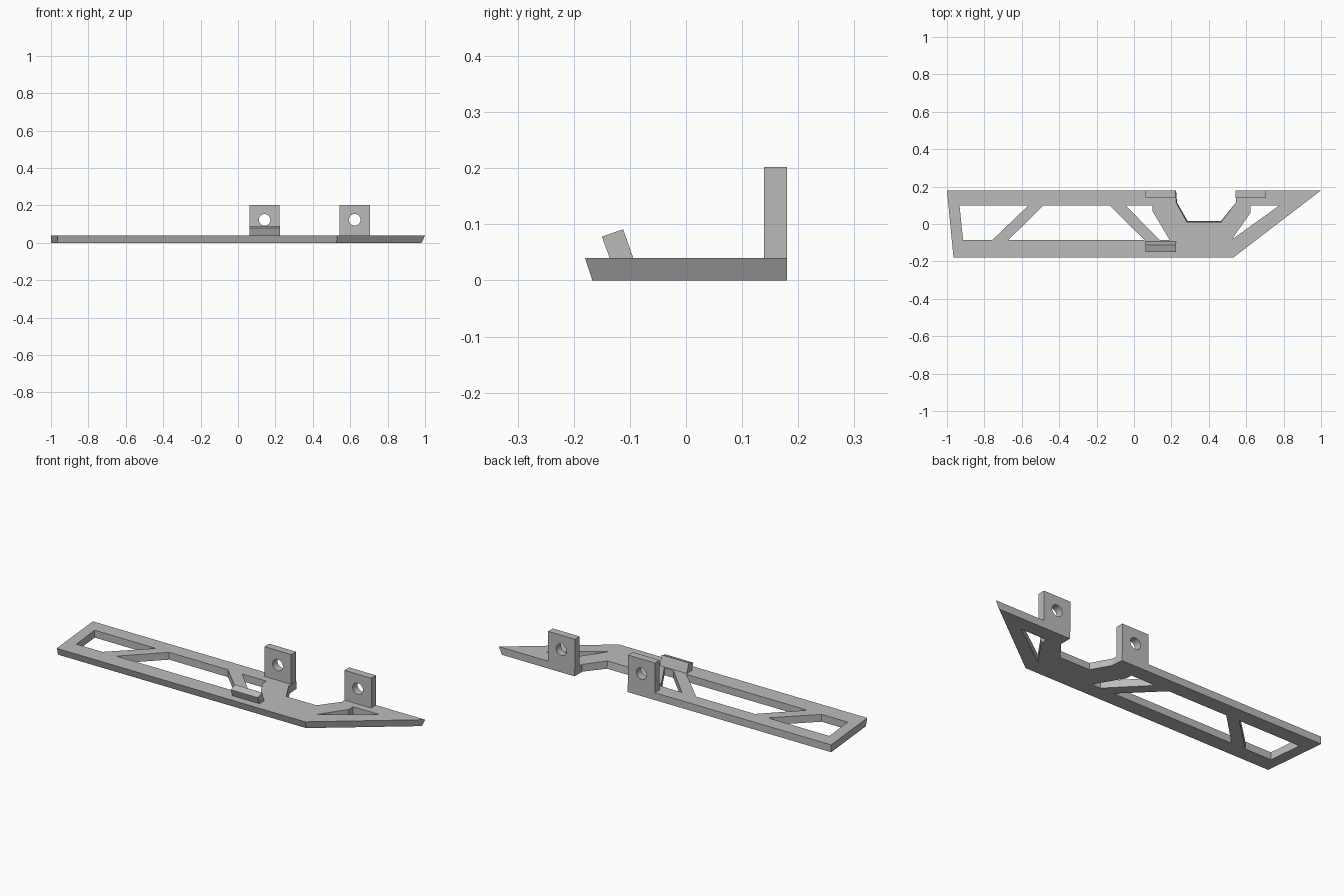
import bpy
import bmesh
from mathutils import Matrix

cube = bpy.data.objects.get("Cube")
if cube:
    bpy.data.objects.remove(cube, do_unlink=True)

grey = bpy.data.materials.new("plain grey")
grey.use_nodes = True
grey.diffuse_color = (0.5, 0.5, 0.5, 1)
grey.node_tree.nodes["Principled BSDF"].inputs["Base Color"].default_value = (0.5, 0.5, 0.5, 1)

THICK = 0.04


def make_object(name, bm):
    bmesh.ops.recalc_face_normals(bm, faces=bm.faces)
    mesh = bpy.data.meshes.new(name)
    bm.to_mesh(mesh)
    bm.free()
    mesh.materials.append(grey)
    obj = bpy.data.objects.new(name, mesh)
    bpy.context.collection.objects.link(obj)
    return obj


def loft(name, lower, upper):
    """Solid between two matching closed loops of 3D points."""
    bm = bmesh.new()
    a = [bm.verts.new(p) for p in lower]
    b = [bm.verts.new(p) for p in upper]
    bm.faces.new(a)
    bm.faces.new(b)
    for i in range(len(a)):
        j = (i + 1) % len(a)
        bm.faces.new((a[i], a[j], b[j], b[i]))
    return make_object(name, bm)


def prism(name, outline, z0, z1):
    return loft(name, [(x, y, z0) for x, y in outline], [(x, y, z1) for x, y in outline])


def cut(target, cutter):
    cutter.hide_render = True
    mod = target.modifiers.new("cut", 'BOOLEAN')
    mod.operation = 'DIFFERENCE'
    mod.solver = 'EXACT'
    mod.object = cutter
    bpy.context.view_layer.objects.active = target
    bpy.ops.object.modifier_apply(modifier=mod.name)
    bpy.data.objects.remove(cutter, do_unlink=True)


# Base plate with a notch at the back and bevelled front and diagonal edges
top = [(-1, .18), (-.965, -.18), (.53, -.18), (1, .18), (.545, .18),
       (.545, .115), (.465, .01), (.283, .01), (.225, .115), (.225, .18)]
bottom = list(top)
bottom[1:4] = [(-.966, -.167), (.527, -.167), (.982, .18)]
bottom[6:9] = [(.465, .015), (.287, .015), (.23, .115)]
plate = loft("base_plate", [(x, y, 0) for x, y in bottom], [(x, y, THICK) for x, y in top])

# Truss openings
HI, LO = .10, -.085
openings = [
    [(-.933, HI), (-.564, HI), (-.757, LO), (-.914, LO)],
    [(-.484, HI), (-.131, HI), (.056, LO), (-.671, LO)],
    [(-.045, HI), (.10, HI), (.10, .067), (.19, LO), (.136, LO)],
    [(.623, HI), (.778, HI), (.521, LO), (.623, .06)],
]
for outline in openings:
    cut(plate, prism("opening_cutter", outline, -.1, .1))

# Upright mounting tabs with a round screw hole
for name, x in (("inner_mounting_tab", .142), ("outer_mounting_tab", .624)):
    w = .081
    tab = prism(name, [(x - w, .139), (x + w, .139), (x + w, .18), (x - w, .18)], THICK, .202)
    bm = bmesh.new()
    bmesh.ops.create_cone(bm, cap_ends=True, segments=32, radius1=.031, radius2=.031, depth=.2,
                          matrix=Matrix.Translation((x, .16, .123)) @ Matrix.Rotation(1.5708, 4, 'X'))
    cut(tab, make_object("hole_cutter", bm))
    bpy.ops.object.select_all(action='DESELECT')
    tab.select_set(True)
    bpy.context.view_layer.objects.active = tab
    bpy.ops.object.shade_smooth_by_angle(angle=.6)

# Tilted front lip
lip = [(-.15, .078), (-.112, .091), (-.094, THICK), (-.136, THICK)]
loft("front_lip", [(.061, y, z) for y, z in lip], [(.224, y, z) for y, z in lip])
